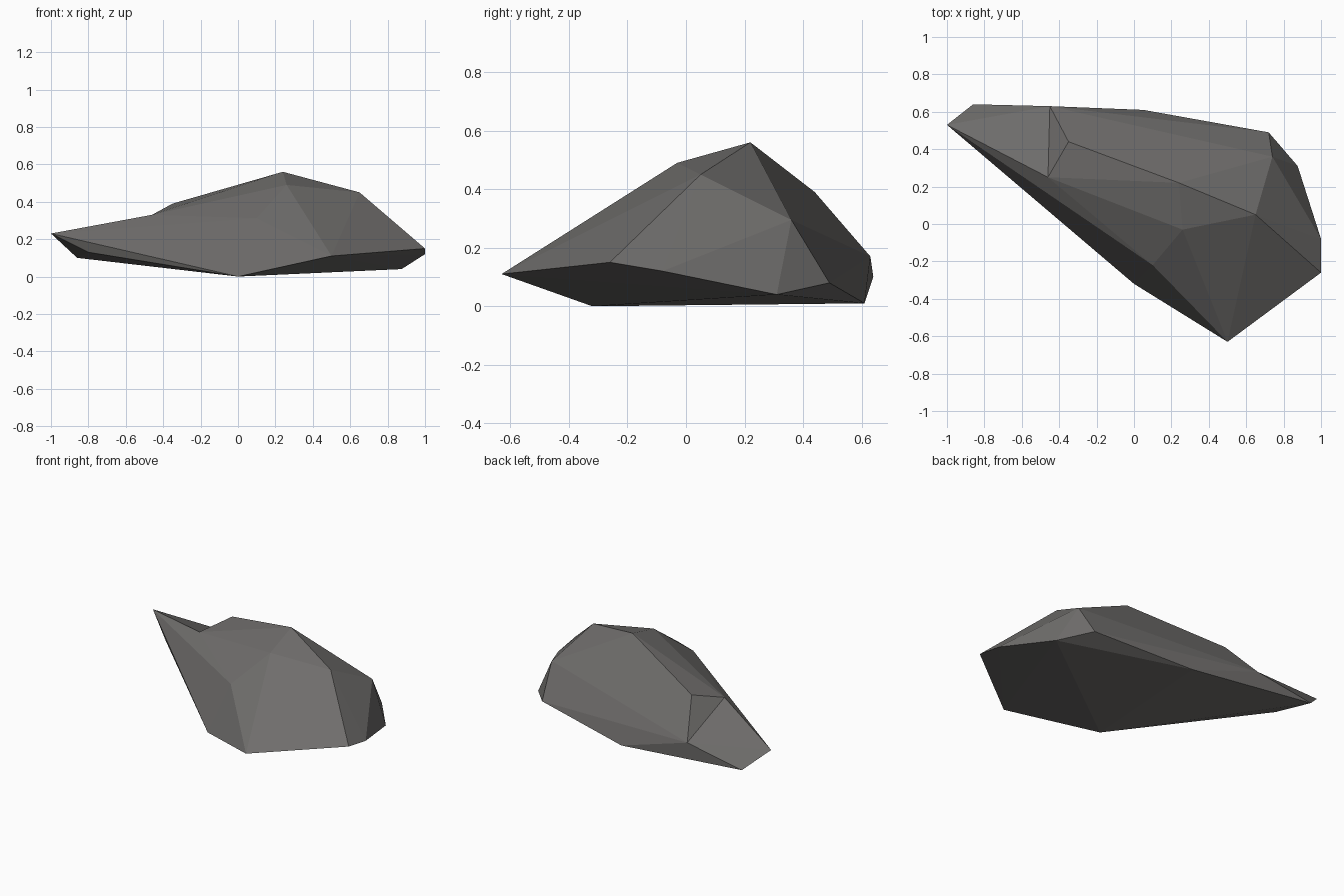
import bpy, bmesh

if "Cube" in bpy.data.objects:
    bpy.data.objects.remove(bpy.data.objects["Cube"])

# Corner points of the faceted rock, grouped by the part of the stone
tail = [(-1, .53, .23), (-.86, .64, .10), (-.80, .38, .13)]
seam = [(-.46, .25, .33), (.10, -.22, .312), (0, -.32, 0),
        (.05, .61, .01), (-.45, .63, .17)]
body = [(-.35, .44, .39), (.24, .22, .56), (.26, -.03, .49), (.65, .05, .45),
        (.74, .36, .295), (.72, .49, .08), (.875, .31, .04),
        (1, -.08, .12), (1, -.26, .15), (.50, -.63, .11)]

bm = bmesh.new()


def add_hull(points):
    """Wrap the points in facets, leaving the shared seam open."""
    part = bmesh.new()
    for p in points:
        part.verts.new(p)
    bmesh.ops.convex_hull(part, input=part.verts[:])

    def on_seam(v):
        return any((v.co - type(v.co)(s)).length < 1e-4 for s in seam)

    inner = [f for f in part.faces if all(on_seam(v) for v in f.verts)]
    bmesh.ops.delete(part, geom=inner, context='FACES')
    mesh = bpy.data.meshes.new("part")
    part.to_mesh(mesh)
    part.free()
    bm.from_mesh(mesh)
    bpy.data.meshes.remove(mesh)


# Main boulder and its low pointed tail, welded along the seam
add_hull(body + seam)
add_hull(tail + seam)
bmesh.ops.remove_doubles(bm, verts=bm.verts[:], dist=1e-4)
bmesh.ops.recalc_face_normals(bm, faces=bm.faces[:])

mesh = bpy.data.meshes.new("rock")
bm.to_mesh(mesh)
bm.free()
rock = bpy.data.objects.new("rock", mesh)
bpy.context.collection.objects.link(rock)

# Single stone grey
stone = bpy.data.materials.new("stone grey")
stone.diffuse_color = (.16, .155, .15, 1)
stone.use_nodes = True
stone.node_tree.nodes["Principled BSDF"].inputs["Base Color"].default_value = stone.diffuse_color
mesh.materials.append(stone)
